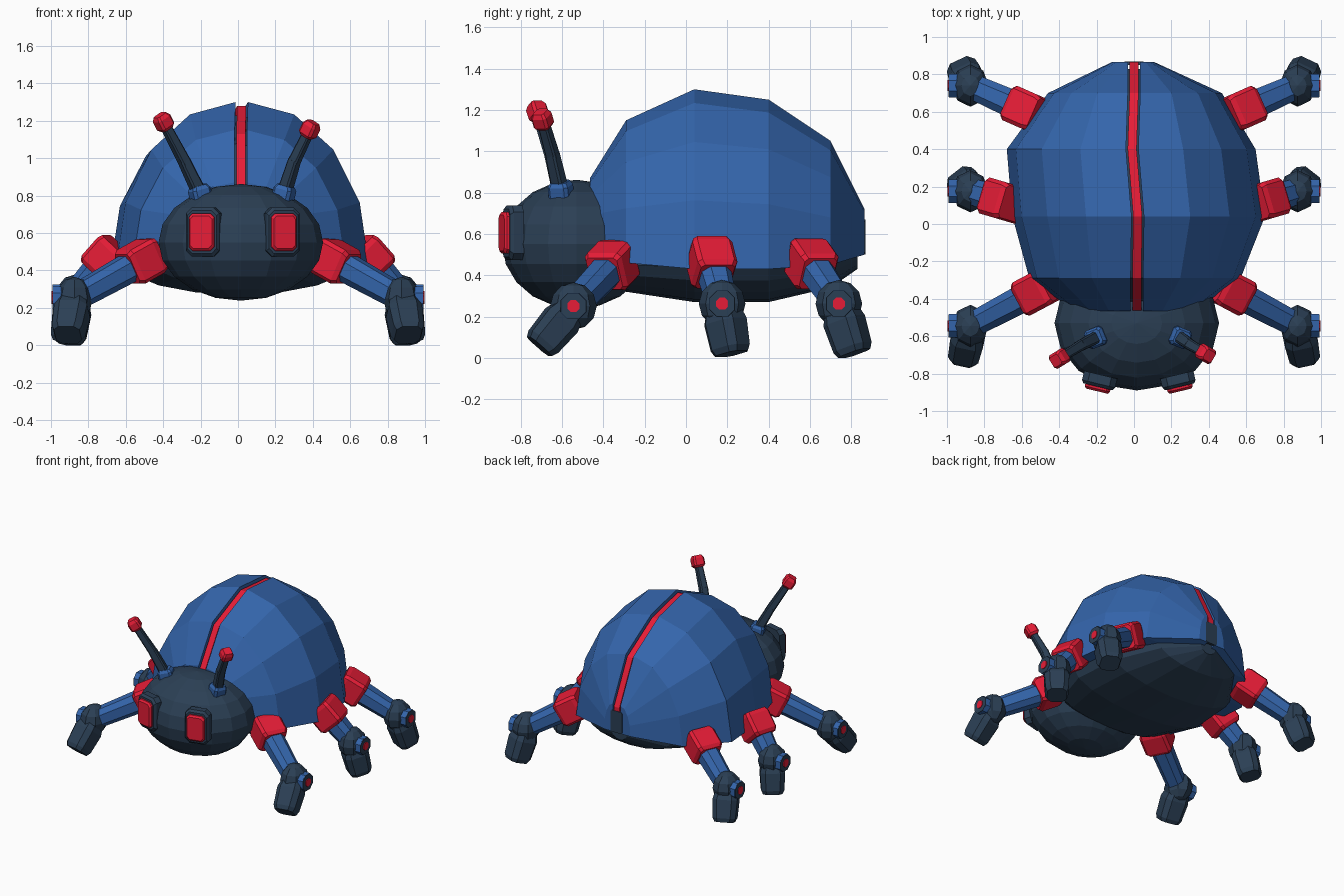
import bpy, bmesh, math
from mathutils import Vector, Matrix

if "Cube" in bpy.data.objects:
    bpy.data.objects.remove(bpy.data.objects["Cube"])


def material(name, rgb):
    m = bpy.data.materials.new(name)
    m.diffuse_color = (*rgb, 1)
    m.use_nodes = True
    m.node_tree.nodes["Principled BSDF"].inputs["Base Color"].default_value = m.diffuse_color
    return m


BLUE = material("blue", (0.034, 0.130, 0.41))
DARK = material("dark slate", (0.024, 0.050, 0.090))
RED = material("red", (0.80, 0.012, 0.038))


def finish(name, bm, mat):
    bmesh.ops.recalc_face_normals(bm, faces=bm.faces)
    me = bpy.data.meshes.new(name)
    bm.to_mesh(me)
    bm.free()
    me.materials.append(mat)
    ob = bpy.data.objects.new(name, me)
    bpy.context.collection.objects.link(ob)
    return ob


def loft(name, rings, mat):
    """Skin a list of equal-length point rings and cap both ends."""
    bm = bmesh.new()
    vs = [[bm.verts.new(p) for p in r] for r in rings]
    n = len(rings[0])
    for a, b in zip(vs, vs[1:]):
        for i in range(n):
            j = (i + 1) % n
            bm.faces.new((a[i], a[j], b[j], b[i]))
    bm.faces.new(vs[0])
    bm.faces.new(vs[-1])
    return finish(name, bm, mat)


def chamfered(w, h, c):
    """Rectangle of half sizes w, h with corners cut by c."""
    return [(w, h - c), (w - c, h), (c - w, h), (-w, h - c),
            (-w, c - h), (c - w, -h), (w - c, -h), (w, c - h)]


def bar(name, p, direction, stations, mat, aspect=1.0, chamfer=0.3):
    """Chamfered square bar; stations are (distance from p, half width)."""
    q = Vector(direction).to_track_quat('Z', 'Y')
    p = Vector(p)
    rings = [[p + q @ Vector((x, y, d)) for x, y in
              chamfered(r, r * aspect, r * chamfer)] for d, r in stations]
    return loft(name, rings, mat)


def ball(name, centre, radii, seg, rings, mat):
    bm = bmesh.new()
    bmesh.ops.create_uvsphere(bm, u_segments=seg, v_segments=rings, radius=1,
                              matrix=Matrix.Translation(centre) @ Matrix.Diagonal((*radii, 1)))
    return finish(name, bm, mat)


# Wing cases: rows of (y, gap centre x, left width, right width, top z, bottom z)
ROWS = [(-0.465, 0.015, 0.32, 0.32, 0.87, 0.58),
        (-0.29, 0.015, 0.56, 0.57, 1.15, 0.46),
        (0.04, 0.02, 0.65, 0.70, 1.30, 0.43),
        (0.40, -0.01, 0.68, 0.65, 1.25, 0.43),
        (0.70, 0.0, 0.46, 0.47, 1.05, 0.45),
        (0.865, 0.0, 0.12, 0.11, 0.72, 0.50)]
GAP = 0.033
for s, side in ((-1, "left"), (1, "right")):
    rings = []
    for y, cx, wl, wr, zt, zb in ROWS:
        w = wl if s < 0 else wr
        x0 = cx + s * GAP
        ring = [(x0 + (s * w - x0) * math.sin(a), y, zb + (zt - zb) * math.cos(a))
                for a in (math.radians(22.5 * i) for i in range(5))]
        rings.append(ring + [(x0, y, zb)])
    loft(side + "_wing_case", rings, BLUE)

# Red strip between the wing cases
loft("back_strip", [[(cx - .024, y, zt - .02), (cx + .024, y, zt - .02),
                     (cx + .024, y, zt - .09), (cx - .024, y, zt - .09)]
                    for y, cx, wl, wr, zt, zb in ROWS], RED)

# Dark body filling the wing cases and bulging below: (y, width, top, middle, bottom)
body = []
for y, w, zt, zm, zb in [(-0.44, .27, .80, .50, .40), (-0.29, .47, 1.08, .45, .32),
                         (0.04, .60, 1.23, .44, .27), (0.40, .57, 1.18, .44, .27),
                         (0.70, .36, .97, .46, .34), (0.83, .07, .72, .50, .43)]:
    ring = []
    for i in range(16):
        a = math.tau * i / 16
        h = zt - zm if i < 8 else zm - zb
        ring.append((w * math.cos(a), y, zm + h * math.sin(a)))
    body.append(ring)
loft("body", body, DARK)
bar("tail_plate", (0, 0.85, 0.585), (0, 1, 0), [(0, .05), (.019, .05)], DARK, 1.7, 0.2)

# Head
ball("head", (0.015, -0.53, 0.55), (0.44, 0.36, 0.312), 16, 10, DARK)

# Eyes: dark frame and red lens
for x, s, side in ((-0.187, -1, "left"), (0.238, 1, "right")):
    d = Vector((s * 0.24, -1, 0)).normalized()
    c = Vector((x, -0.845, 0.605))
    bar(side + "_eye_frame", c, d, [(-.04, .091), (.01, .091), (.026, .08)], DARK, 1.45, 0.35)
    bar(side + "_eye_lens", c, d, [(.0, .069), (.038, .069), (.05, .06)], RED, 1.45, 0.3)

# Antennae: socket, bent stem and red tip
for side, base, bend, tip in (
        ("left", (-.20, -.605, .80), (-.286, -.65, .98), (-.40, -.72, 1.195)),
        ("right", (.243, -.605, .80), (.300, -.645, .98), (.385, -.695, 1.155))):
    base, bend, tip = Vector(base), Vector(bend), Vector(tip)
    lean = Vector((0.25 if side == "right" else -0.25, -0.1, 1))
    bar(side + "_antenna_socket", base, lean, [(-.03, .052), (.035, .052), (.055, .04)], BLUE)
    d1, d2 = bend - base, tip - bend
    bar(side + "_antenna_lower", base, d1, [(0, .034), (d1.length + .01, .029)], DARK)
    bar(side + "_antenna_upper", bend, d2, [(-.01, .029), (d2.length, .024)], DARK)
    bar(side + "_antenna_tip", tip, d2,
        [(-.045, .03), (-.03, .042), (.02, .042), (.042, .03)], RED)

# Legs: collar centre, knee, foot end (right side; mirrored to the left)
LEGS = [("front", (.525, -.36, .445), (.875, -.545, .25), (.91, -.71, .055)),
        ("middle", (.705, .125, .455), (.875, .175, .262), (.91, .22, .02)),
        ("rear", (.58, .61, .45), (.875, .74, .262), (.91, .815, .022))]
for s, side in ((-1, "left"), (1, "right")):
    for place, collar, knee, foot in LEGS:
        name = f"{side}_{place}_"
        c, k, f = (Vector((s * p[0], p[1], p[2])) for p in (collar, knee, foot))
        d = k - c
        bar(name + "leg_collar", c, d,
            [(-.10, .09), (-.07, .10), (.06, .10), (.085, .085)], RED, 1, 0.2)
        bar(name + "leg", c, d, [(-.09, .06), (.08, .075), (d.length, .066)], BLUE, 1, 0.5)
        ball(name + "knee", k, (.098, .113, .115), 8, 6, DARK)
        g = f - k
        bar(name + "foot", k, g, [(0, .065), (.09, .09), (g.length - .03, .083),
                                  (g.length, .07)], DARK, 1.0, 0.4)
        # Round joint cap facing outwards
        out = (s, 0, 0)
        bar(name + "joint_cap", k, out, [(.05, .063), (.113, .063)], BLUE, 1, 0.55)
        bar(name + "joint_plate", k, out, [(.111, .063), (.117, .061)], DARK, 1, 0.55)
        bar(name + "joint_dot", k, out, [(.114, .029), (.122, .029)], RED, 1, 0.55)
